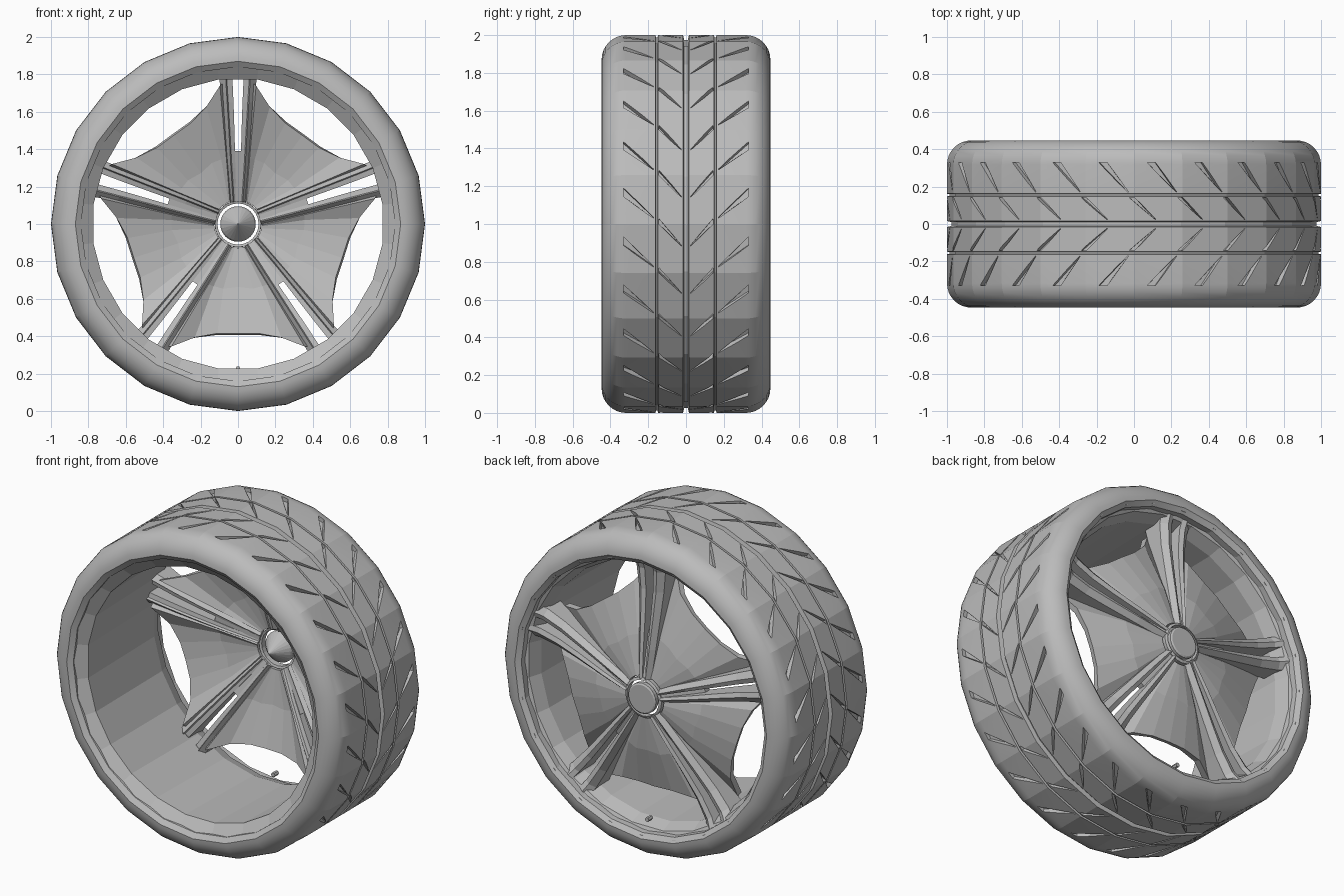
import bpy, bmesh, math
from math import sin, cos, pi, radians
from mathutils import Vector

cube = bpy.data.objects.get("Cube")
if cube:
    bpy.data.objects.remove(cube, do_unlink=True)

grey = bpy.data.materials.new("mid_grey")
grey.use_nodes = True
grey.diffuse_color = (0.5, 0.5, 0.5, 1)
grey.node_tree.nodes["Principled BSDF"].inputs["Base Color"].default_value = (0.5, 0.5, 0.5, 1)

SPOKES, SIDES = 5, 24


def place(x, y, r, angle):
    """Point at radius r and sideways offset x, turned clockwise from the top of the wheel."""
    return Vector((x * cos(angle) + r * sin(angle), y, 1 - x * sin(angle) + r * cos(angle)))


def finish(name, bm):
    bmesh.ops.recalc_face_normals(bm, faces=bm.faces)
    mesh = bpy.data.meshes.new(name)
    bm.to_mesh(mesh)
    bm.free()
    mesh.materials.append(grey)
    obj = bpy.data.objects.new(name, mesh)
    bpy.context.collection.objects.link(obj)
    return obj


def loft(bm, rings, closed=False):
    """Skin rings of points; cap the ends unless the rings form a loop."""
    verts = [[bm.verts.new(p) for p in ring] for ring in rings]
    n = len(verts[0])
    for i in range(len(verts) if closed else len(verts) - 1):
        a, b = verts[i], verts[(i + 1) % len(verts)]
        for j in range(n):
            bm.faces.new((a[j], a[(j + 1) % n], b[(j + 1) % n], b[j]))
    if not closed:
        bm.faces.new(verts[0])
        bm.faces.new(verts[-1])


def lathe(name, profile, phase=0.0):
    """Turn a closed (radius, y) profile about the axle."""
    bm = bmesh.new()
    loft(bm, [[place(0, y, r, 2 * pi * (i + phase) / SIDES) for r, y in profile]
              for i in range(SIDES)], closed=True)
    return finish(name, bm)


# Tyre: rounded shoulders and three grooves round the tread
shoulder = [(0.87 + 0.13 * sin(a), 0.317 + 0.13 * cos(a))
            for a in [pi / 2 * i / 8 for i in range(9)]]
half = [(0.84, 0.425)] + shoulder
for centre, width, floor in ((0.155, 0.007, 0.987), (0, 0.016, 0.975)):
    half += [(1, centre + width), (floor, centre + width * 0.6)]
    if centre:
        half += [(floor, centre - width * 0.6), (1, centre - width)]
tyre = lathe("tyre", half + [(r, -y) for r, y in reversed(half)])

# Wedge cutters for the slanted tread slits
bm = bmesh.new()
for i in range(SIDES):
    turn = 2 * pi * i / SIDES
    for side in (-1, 1):
        for y0, y1, a0, a1, wide in ((0.33, 0.172, -11, -2, 2.6), (0.142, 0.025, -1.5, 6.5, 1.6)):
            corners = ((y0, a0), (y0, a0 + wide), (y1, a1 + 0.25), (y1, a1))
            loft(bm, [[place(0, side * y, r, turn + radians(a)) for y, a in corners]
                      for r in (0.967, 1.04)])
cutter = finish("slit_cutter", bm)
cutter.hide_render = True
cut = tyre.modifiers.new("slits", 'BOOLEAN')
cut.operation, cut.solver, cut.object = 'DIFFERENCE', 'EXACT', cutter
bpy.context.view_layer.update()
carved = bpy.data.meshes.new_from_object(tyre.evaluated_get(bpy.context.evaluated_depsgraph_get()))
tyre.modifiers.clear()
tyre.data = carved
bpy.data.objects.remove(cutter, do_unlink=True)
bpy.ops.object.select_all(action='DESELECT')
tyre.select_set(True)
bpy.context.view_layer.objects.active = tyre
bpy.ops.object.shade_smooth_by_angle(angle=radians(13))

# Rim barrel with a conical front lip and a stepped back lip
lathe("rim", [(0.862, -0.43), (0.78, -0.372), (0.795, 0.3), (0.825, 0.38),
              (0.845, 0.39), (0.86, 0.436), (0.885, 0.44), (0.88, 0.41), (0.86, 0.3), (0.86, -0.3)],
      phase=0.5)

# Hub: flat cap outside, cone inside, and a collar joining the spokes
bm = bmesh.new()
loft(bm, [[place(0, y, r, 2 * pi * i / SIDES) for i in range(SIDES)]
          for r, y in ((0.002, 0.3), (0.088, 0.395), (0.095, 0.41), (0.095, 0.432), (0.085, 0.438))])
finish("hub_cap", bm)
lathe("hub_collar", [(0.11, 0.39), (0.124, 0.385), (0.125, 0.42), (0.11, 0.427)])

# Twin-bar spokes: radius, inner/ridge/outer offset, front and back depth
stations = ((0.118, 0.008, 0.02, 0.042, 0.36, 0.43),
            (0.3, 0.014, 0.032, 0.058, 0.305, 0.41),
            (0.5, 0.019, 0.043, 0.073, 0.25, 0.385),
            (0.65, 0.024, 0.052, 0.086, 0.215, 0.37),
            (0.78, 0.03, 0.06, 0.1, 0.19, 0.375),
            (0.845, 0.032, 0.063, 0.104, 0.2, 0.4))
bars, plates = bmesh.new(), bmesh.new()
for k in range(SPOKES):
    turn = 2 * pi * k / SPOKES
    for side in (-1, 1):
        loft(bars, [[place(side * x, y, r, turn) for x, y in
                     ((xi, yf + 0.02), (xm, yf + 0.015), (xm + 0.006, yf), (xo, yf + 0.03),
                      (xo, yb - 0.03), (xm, yb), (xi, yb - 0.01))]
                    for r, xi, xm, xo, yf, yb in stations])
    # Plate closing the inner part of the slot between the bars
    loft(plates, [[place(x, y, r, turn) for x, y in
                   ((-w, yf), (w, yf), (w, yf + 0.04), (-w, yf + 0.04))]
                  for r, w, yf in ((0.12, 0.012, 0.375), (0.39, 0.02, 0.305))])
finish("spoke_bars", bars)
finish("spoke_slot_plates", plates)

# Webs between spokes: columns from the spoke edge to the middle, each from hub to outer edge
columns = (((0.035, 0.125, 0.385), (0.055, 0.36, 0.32), (0.09, 0.745, 0.2)),
           ((0.045, 0.12, 0.388), (0.085, 0.35, 0.345), (0.165, 0.632, 0.268)),
           ((0.06, 0.115, 0.39), (0.14, 0.33, 0.357), (0.255, 0.543, 0.288)),
           ((0.076, 0.105, 0.39), (0.2, 0.275, 0.362), (0.347, 0.477, 0.295)))
step = 2 * pi / SPOKES
bm = bmesh.new()
for k in range(SPOKES):
    near = [[place(x, y, r, k * step) for x, r, y in col] for col in columns]
    far = [[place(-x, y, r, (k + 1) * step) for x, r, y in col] for col in columns[:-1]]
    grid = [[bm.verts.new(p) for p in col] for col in near + far[::-1]]
    for a, b in zip(grid, grid[1:]):
        for j in range(2):
            bm.faces.new((a[j], a[j + 1], b[j + 1], b[j]))
webs = finish("spoke_webs", bm)
solid = webs.modifiers.new("thickness", 'SOLIDIFY')
solid.thickness, solid.offset = 0.035, 0

# Valve stem on the inside of the barrel
bm = bmesh.new()
loft(bm, [[place(0.014 * cos(a), y, -0.775 + 0.014 * sin(a), 0)
           for a in [pi / 3 * i for i in range(6)]] for y in (0.345, 0.385)])
finish("valve_stem", bm)
